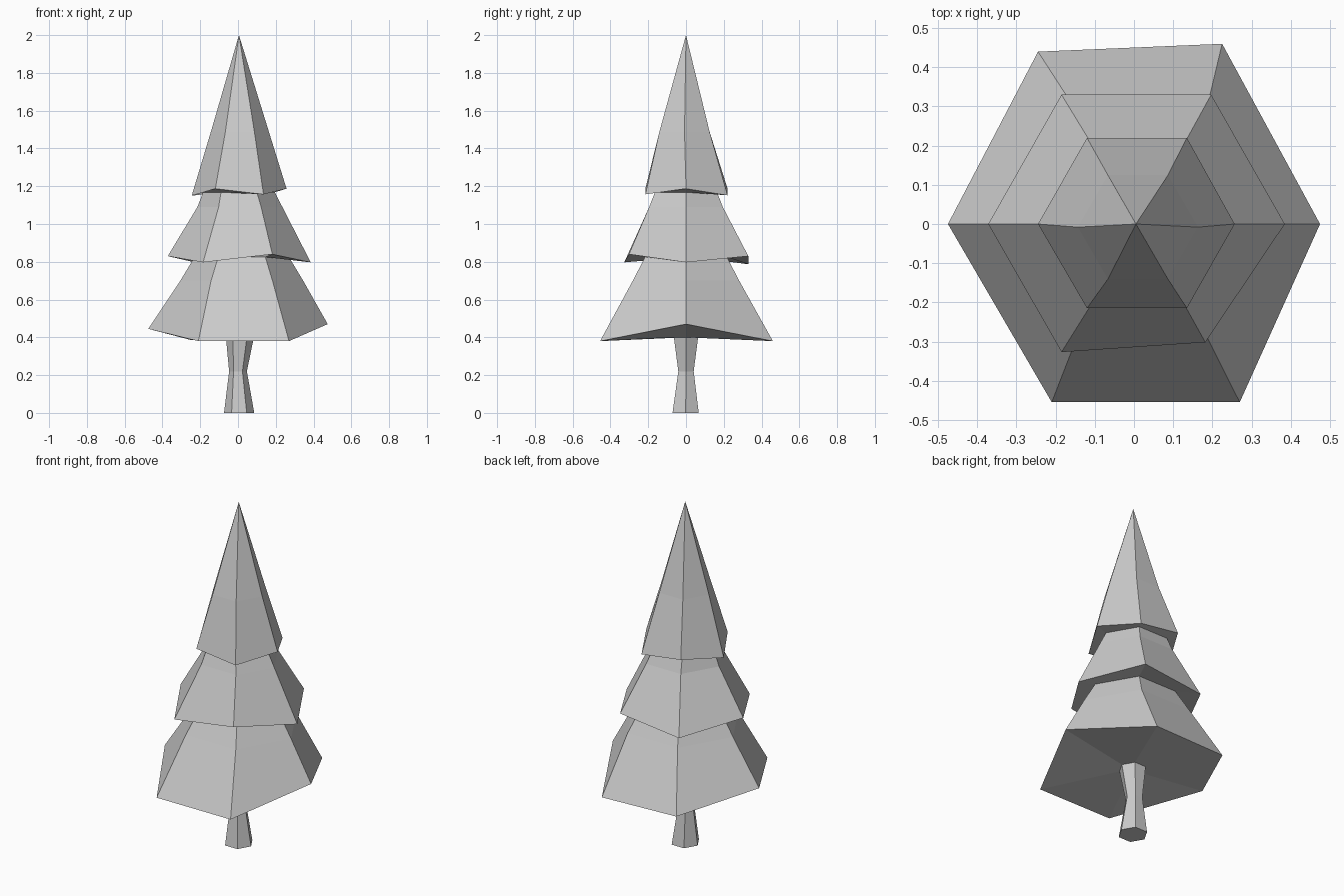
import bpy, bmesh
from math import cos, sin, pi

if "Cube" in bpy.data.objects:
    bpy.data.objects.remove(bpy.data.objects["Cube"])


def hexagon(r, z, cx=0.0, cy=0.0):
    """Six points, corners on +x and -x, anticlockwise."""
    return [(cx + r * cos(i * pi / 3), cy + r * sin(i * pi / 3), z) for i in range(6)]


def loft(name, rings, cap_bottom=False, tip=None):
    """Flat-faced skin through six-sided rings, listed bottom to top."""
    bm = bmesh.new()
    loops = [[bm.verts.new(p) for p in ring] for ring in rings]
    for a, b in zip(loops, loops[1:]):
        for i in range(6):
            j = (i + 1) % 6
            bm.faces.new((a[i], a[j], b[j], b[i]))
    if cap_bottom:
        bm.faces.new(loops[0][::-1])
    if tip:
        t = bm.verts.new(tip)
        for i in range(6):
            bm.faces.new((loops[-1][i], loops[-1][(i + 1) % 6], t))
    mesh = bpy.data.meshes.new(name)
    bm.to_mesh(mesh)
    bm.free()
    obj = bpy.data.objects.new(name, mesh)
    bpy.context.collection.objects.link(obj)
    return obj


# Irregular drooping rims: right, back right, back left, left, front left, front right
low_rim = [(.475, 0, .47), (.225, .46, .38), (-.245, .44, .385),
           (-.475, 0, .445), (-.21, -.455, .38), (.27, -.455, .38)]
mid_rim = [(.385, 0, .797), (.197, .33, .83), (-.185, .33, .787),
           (-.372, 0, .83), (-.185, -.327, .797), (.182, -.302, .84)]
top_rim = [(.257, 0, 1.187), (.135, .22, 1.152), (-.12, .22, 1.187),
           (-.245, 0, 1.15), (-.12, -.215, 1.187), (.135, -.215, 1.157)]

# Rings shared between neighbouring parts
trunk_top = hexagon(.074, .40, .01)
low_neck = hexagon(.25, .825, .02)
mid_neck = hexagon(.19, 1.168, .005)

# Trunk with a pinched waist
loft("trunk", [hexagon(.08, 0, .006, -.002), hexagon(.047, .22, 0, 0), trunk_top],
     cap_bottom=True)

# Branch tiers: underside, rim, bend, neck
loft("lower_branches", [trunk_top, low_rim, hexagon(.325, .70, .02), low_neck])
loft("middle_branches", [low_neck, mid_rim, hexagon(.225, 1.09, .01), mid_neck])
loft("top_branches", [mid_neck, top_rim, hexagon(.153, 1.49, .01, -.008)],
     tip=(.005, 0, 2))
